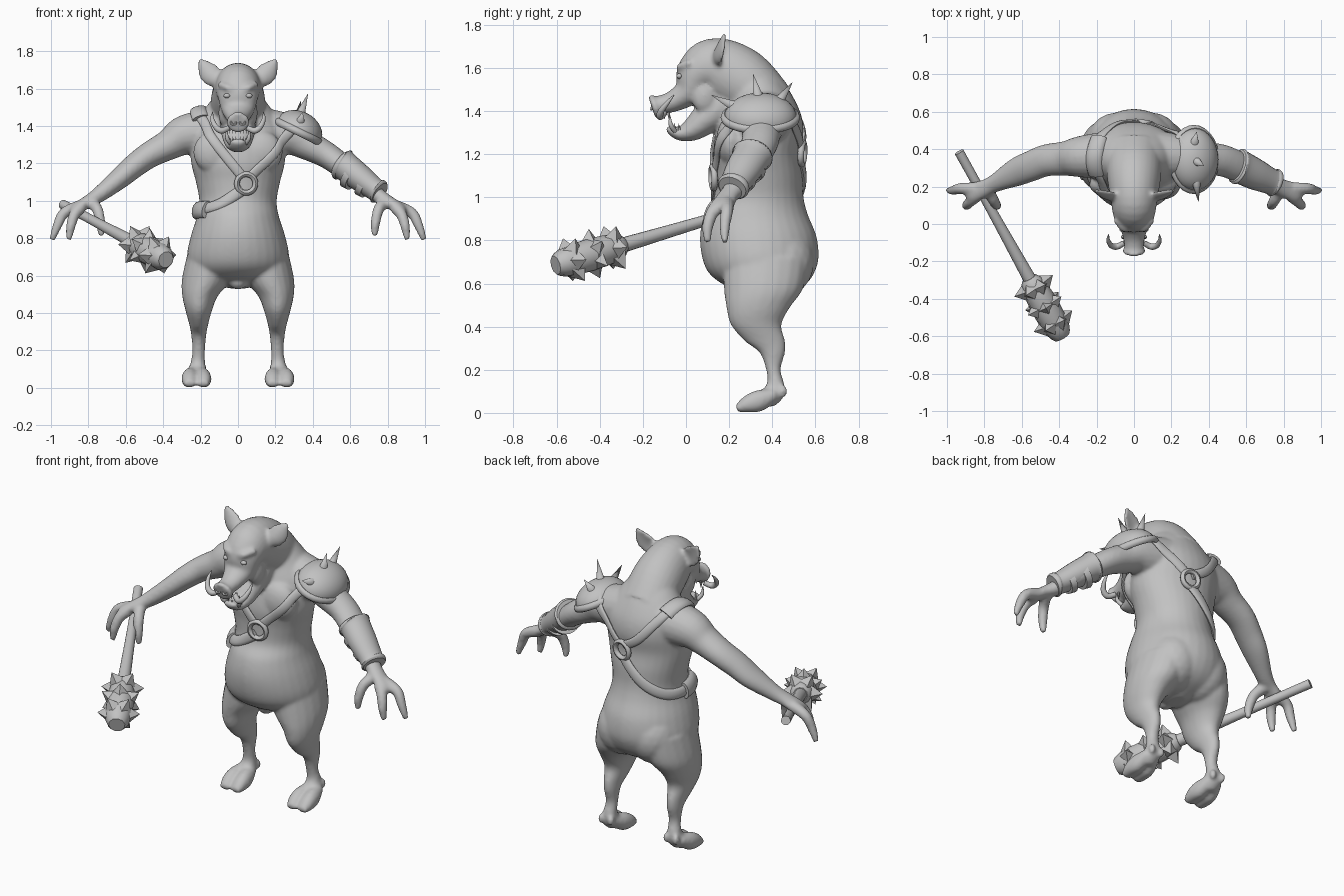
import bpy, bmesh, math
from mathutils import Vector, Matrix
from mathutils.bvhtree import BVHTree

cube = bpy.data.objects.get("Cube")
if cube:
    bpy.data.objects.remove(cube, do_unlink=True)

grey = bpy.data.materials.new("clay grey")
grey.use_nodes = True
COLOR = (0.54, 0.54, 0.54, 1)
grey.diffuse_color = COLOR
grey.node_tree.nodes["Principled BSDF"].inputs["Base Color"].default_value = COLOR


def select(obs):
    bpy.ops.object.select_all(action='DESELECT')
    for o in obs:
        o.select_set(True)
    bpy.context.view_layer.objects.active = obs[0]


def finish(bm, name, smooth=True):
    bmesh.ops.recalc_face_normals(bm, faces=bm.faces)
    me = bpy.data.meshes.new(name)
    bm.to_mesh(me)
    bm.free()
    me.materials.append(grey)
    ob = bpy.data.objects.new(name, me)
    bpy.context.collection.objects.link(ob)
    if smooth:
        select([ob])
        bpy.ops.object.shade_smooth_by_angle(angle=math.radians(45))
    return ob


def spline(rows, n):
    """Catmull-Rom through rows of any width."""
    out = []
    for i in range(len(rows) - 1):
        a, b, c, d = (rows[max(0, min(len(rows) - 1, i + k))] for k in (-1, 0, 1, 2))
        for j in range(n):
            t = j / n
            out.append([0.5 * (2*q + (r-p)*t + (2*p - 5*q + 4*r - s)*t*t + (3*q - p - 3*r + s)*t**3)
                        for p, q, r, s in zip(a, b, c, d)])
    return out + [list(rows[-1])]


def loft(name, rows, ref=(1, 0, 0), flat=False, sides=20, cup=0, s=1, n=5):
    """Skin ellipses (x, y, z, ru, rv) along a path; s=-1 mirrors in x."""
    rows = spline(rows, n)
    pts = [Vector(r[:3]) for r in rows]
    bm = bmesh.new()
    rings = []
    for i, r in enumerate(rows):
        t = (pts[min(i + 1, len(pts) - 1)] - pts[max(i - 1, 0)]).normalized()
        f = Vector(ref[i] if isinstance(ref, list) else ref)
        u = (f - t * f.dot(t)).normalized()
        v = t.cross(u)
        if flat:
            u, v = Vector((1, 0, 0)), Vector((0, 1, 0))
        ru, rv = max(r[3], .002), max(r[4], .002)
        ring = []
        for k in range(sides):
            a = math.tau * k / sides
            p = pts[i] + u * ru * math.cos(a) + v * (rv * math.sin(a) + cup * ru * math.cos(a)**2)
            ring.append(bm.verts.new((p.x * s, p.y, p.z)))
        rings.append(ring)
    for a, b in zip(rings, rings[1:]):
        for k in range(sides):
            bm.faces.new((a[k], a[(k+1) % sides], b[(k+1) % sides], b[k]))
    bm.faces.new(rings[0])
    bm.faces.new(rings[-1])
    return finish(bm, name)


def blob(name, c, r, s=1):
    bm = bmesh.new()
    bmesh.ops.create_icosphere(bm, subdivisions=3, radius=1,
                               matrix=Matrix.Translation((c[0]*s, c[1], c[2])) @ Matrix.Diagonal((*r, 1)))
    return finish(bm, name)


def spike(bm, base, tip, r, sides):
    base, tip = Vector(base), Vector(tip)
    d = tip - base
    m = Matrix.Translation((base + tip) / 2) @ d.to_track_quat('Z', 'Y').to_matrix().to_4x4()
    bmesh.ops.create_cone(bm, cap_ends=True, segments=sides, radius1=r, radius2=0, depth=d.length, matrix=m)


def ring(name, m, big, small):
    """Torus made by sweeping a small circle, placed by matrix m."""
    bm = bmesh.new()
    N, K = 28, 8
    g = [[bm.verts.new(m @ Vector(((big + small*math.cos(b)) * math.cos(a),
                                  (big + small*math.cos(b)) * math.sin(a), small*math.sin(b))))
          for b in (math.tau*k/K for k in range(K))] for a in (math.tau*i/N for i in range(N))]
    for i in range(N):
        for k in range(K):
            bm.faces.new((g[i][k], g[(i+1) % N][k], g[(i+1) % N][(k+1) % K], g[i][(k+1) % K]))
    return finish(bm, name)


# Torso: height, front y, back y, half width
torso = [(.53, .29, .42, .03), (.565, .24, .51, .17), (.6, .165, .56, .235), (.65, .105, .595, .265),
         (.72, .075, .615, .272), (.82, .065, .605, .25), (.92, .085, .565, .218), (1.0, .13, .545, .207),
         (1.1, .135, .54, .225), (1.2, .125, .53, .25), (1.3, .14, .545, .255), (1.38, .17, .535, .25),
         (1.46, .2, .5, .2), (1.53, .22, .455, .15), (1.59, .23, .4, .1)]
parts = [loft("body", [(0, (f+b)/2, z, w, (b-f)/2) for z, f, b, w in torso], flat=True, sides=32),
         blob("crotch", (0, .27, .57), (.05, .05, .045))]
# Head with snout, and lower jaw
parts.append(loft("head", [(0, .4, 1.42, .15, .12), (0, .26, 1.54, .145, .15), (0, .13, 1.6, .125, .14),
                           (0, .055, 1.57, .112, .105), (0, .01, 1.49, .09, .068), (0, -.06, 1.445, .062, .05),
                           (0, -.125, 1.427, .052, .044), (0, -.14, 1.422, .062, .058),
                           (0, -.158, 1.416, .056, .053)], sides=28))
parts.append(loft("jaw", [(0, .2, 1.45, .1, .1), (0, .1, 1.37, .092, .075), (0, .03, 1.315, .075, .055),
                          (0, -.03, 1.295, .055, .033), (0, -.075, 1.315, .042, .02), (0, -.088, 1.325, .022, .01)]))
for s in (1, -1):
    # Arm through to the palm, then three digits
    parts.append(loft("arm", [(.12, .37, 1.37, .13, .13), (.28, .36, 1.35, .112, .11), (.37, .35, 1.3, .093, .083),
                              (.47, .34, 1.247, .086, .071), (.55, .31, 1.19, .083, .065), (.63, .277, 1.122, .077, .057),
                              (.74, .22, 1.035, .05, .043), (.8, .19, .998, .048, .034), (.87, .165, .955, .055, .03),
                              (.9, .155, .94, .03, .015)], ref=(0, 1, 0), s=s))
    for path in ([(.85, .19, .97), (.93, .19, .935), (.965, .18, .87), (.995, .18, .79)],
                 [(.84, .15, .965), (.875, .12, .925), (.895, .1, .86), (.905, .1, .79)],
                 [(.78, .18, .99), (.75, .125, .95), (.735, .1, .88), (.73, .1, .81)]):
        parts.append(loft("digit", [(*p, r, r) for p, r in zip(path, (.034, .03, .026, .016))],
                          ref=(0, 1, 0), sides=12, s=s))
    # Leg with backward hock, cloven toes and dewclaws
    parts.append(loft("leg", [(.14, .37, .72, .13, .2), (.17, .36, .58, .13, .185), (.203, .335, .49, .095, .148),
                              (.21, .325, .41, .07, .118), (.21, .365, .335, .05, .095), (.21, .4, .28, .04, .06),
                              (.21, .405, .2, .034, .034), (.215, .415, .13, .04, .042), (.22, .38, .07, .055, .07),
                              (.22, .36, .03, .04, .05)], flat=True, s=s))
    for d in (-1, 1):
        parts.append(loft("toe", [(.222 + d*.02, .41, .085, .035, .03), (.222 + d*.035, .34, .057, .042, .05),
                                  (.222 + d*.038, .285, .04, .041, .041), (.222 + d*.036, .235, .018, .028, .018)], s=s))
        parts.append(blob("dewclaw", (.217 + d*.032, .45, .1), (.018, .02, .03), s))
    # Muscle, brow, cheek and ear masses
    parts.append(blob("pectoral", (.11, .21, 1.26), (.13, .07, .12), s))
    parts.append(blob("buttock", (.1, .43, .7), (.15, .165, .17), s))
    parts.append(loft("brow", [(.018, -.028, 1.59, .014, .014), (.055, -.022, 1.605, .021, .02),
                               (.1, .025, 1.625, .016, .016)], ref=(0, 1, 0), s=s))
    parts.append(blob("cheek", (.065, .085, 1.47), (.04, .06, .08), s))
    parts.append(loft("ear", [(.09, .14, 1.63, .03, .025), (.135, .145, 1.665, .058, .018),
                              (.17, .16, 1.705, .055, .014), (.207, .18, 1.757, .01, .009)],
                      ref=(1, 0, -.8), cup=.3, s=s))

# Fuse into one smooth skin
select(parts)
bpy.ops.object.join()
body = bpy.context.object
rm = body.modifiers.new("fuse", 'REMESH')
rm.mode, rm.voxel_size = 'VOXEL', .0095
sm = body.modifiers.new("soften", 'SMOOTH')
sm.factor, sm.iterations = .5, 9
for mod in ("fuse", "soften"):
    bpy.ops.object.modifier_apply(modifier=mod)
bpy.ops.object.shade_smooth()
tree = BVHTree.FromPolygons([v.co for v in body.data.vertices], [p.vertices for p in body.data.polygons])

# Face details
teeth = bmesh.new()
for s in (1, -1):
    blob("eye", tree.find_nearest(Vector((.075, -.06, 1.562)))[0], (.018, .014, .013), s)
    ring("nostril", Matrix.Translation((s*.024, -.157, 1.42)) @ Matrix.Rotation(math.radians(75), 4, 'X'), .013, .006)
    loft("tusk", [(.05, -.1, 1.39, .014, .014), (.09, -.12, 1.375, .017, .017), (.122, -.115, 1.4, .015, .015),
                  (.138, -.085, 1.44, .01, .01), (.135, -.055, 1.475, .002, .002)], ref=(0, 1, 0), sides=10, s=s)
    loft("lower_tusk", [(.04, -.05, 1.305, .011, .011), (.058, -.07, 1.335, .011, .011),
                        (.06, -.075, 1.38, .002, .002)], sides=10, s=s)
    for i in range(3):
        x, y = s * (.012 + .016*i), .02 * i
        spike(teeth, (x, y - .07, 1.31), (x, y - .075, 1.345), .008, 6)
        spike(teeth, (x, y - .12, 1.395), (x, y - .12, 1.36), .008, 6)
finish(teeth, "teeth")


# Harness straps hug the skin
def strap(name, path, w=.026, thick=.011):
    hits = [tree.find_nearest(Vector(p)) for p in spline(path, 6)]
    pos, nor = [h[0] + h[1]*.008 for h in hits], [h[1] for h in hits]
    for _ in range(2):
        for seq in (pos, nor):
            seq[1:-1] = [(a + b*2 + c) / 4 for a, b, c in zip(seq, seq[1:], seq[2:])]
    side = [(pos[min(i+1, len(pos)-1)] - pos[max(i-1, 0)]).cross(nor[i]) for i in range(len(pos))]
    return loft(name, [(*p, w, thick) for p in pos], ref=side, sides=12, n=1)


strap("right_shoulder_strap", [(.03, .1, 1.12), (-.1, .13, 1.28), (-.19, .2, 1.42), (-.22, .36, 1.52),
                               (-.17, .5, 1.43), (-.06, .56, 1.29), (.04, .56, 1.23)])
strap("right_shoulder_pad", [(-.205, .24, 1.46), (-.22, .36, 1.52), (-.19, .47, 1.46)], .045, .02)
strap("left_front_strap", [(.31, .25, 1.42), (.24, .16, 1.3), (.15, .13, 1.2), (.07, .1, 1.12)])
strap("left_back_strap", [(.28, .42, 1.44), (.21, .52, 1.35), (.08, .56, 1.23)])
strap("waist_strap", [(.03, .1, 1.06), (-.1, .13, .99), (-.19, .2, .96), (-.23, .34, .95),
                      (-.19, .48, .97), (-.08, .55, 1.04), (.04, .56, 1.16)], .03, .014)
strap("waist_buckle", [(-.18, .17, .96), (-.22, .25, .955), (-.23, .33, .95)], .048, .028)
for name, c in (("chest_ring", (.05, .08, 1.09)), ("back_ring", (.055, .58, 1.2))):
    p, nrm = tree.find_nearest(Vector(c))[:2]
    m = Matrix.Translation(p + nrm*.014) @ nrm.to_track_quat('Z', 'Y').to_matrix().to_4x4()
    ring(name, m, .05, .015)

# Shoulder plate with rim and spikes
pm = Matrix.Translation((.32, .345, 1.37)) @ Matrix.Rotation(math.radians(26), 4, 'Y')
bm = bmesh.new()
bmesh.ops.create_uvsphere(bm, u_segments=32, v_segments=16, radius=1)
bmesh.ops.delete(bm, geom=[v for v in bm.verts if v.co.z < -.01], context='VERTS')
bmesh.ops.transform(bm, matrix=pm @ Matrix.Diagonal((.135, .168, .11, 1)), verts=bm.verts)
plate = finish(bm, "shoulder_plate")
plate.modifiers.new("thickness", 'SOLIDIFY').thickness = .012
ring("plate_rim", pm @ Matrix.Diagonal((.135, .168, .2, 1)), 1, .1)
bm = bmesh.new()
for base, tip in (((.33, .25, 1.41), (.345, .115, 1.475)), ((.325, .34, 1.44), (.375, .31, 1.575)),
                  ((.32, .42, 1.43), (.335, .495, 1.535))):
    spike(bm, base, tip, .03, 12)
finish(bm, "plate_spikes")

# Forearm guard, with rolled ends and tie bands
loft("bracer", [(.55, .312, 1.2, .088, .078), (.56, .308, 1.193, .098, .088), (.575, .302, 1.183, .09, .079),
                (.65, .265, 1.125, .084, .072), (.735, .226, 1.06, .07, .06), (.75, .22, 1.05, .077, .068),
                (.76, .215, 1.043, .068, .059)], ref=(0, 1, 0), sides=24)
for a, b, r in (((.6, .288, 1.14), (.625, .275, 1.12), .087), ((.67, .255, 1.088), (.695, .243, 1.068), .075)):
    loft("bracer_band", [(*a, r, r - .008), (*b, r - .006, r - .014)], ref=(0, 1, 0), sides=24, n=1)

# Spiked club
start, end = Vector((-.935, .385, .98)), Vector((-.385, -.605, .685))
axis = end - start


def along(t):
    return start + axis * t


loft("club_handle", [(*along(t), r, r) for t, r in ((0, .026), (.3, .026), (.72, .036))], sides=16)
loft("club_head", [(*along(t), r, r) for t, r in ((.68, .04), (.72, .066), (.85, .078), (.96, .068), (1, .045))],
     sides=10, n=2)
e1 = axis.cross(Vector((0, 0, 1))).normalized()
e2 = axis.cross(e1).normalized()
bm = bmesh.new()
for i in range(3):
    for k in range(6):
        a = math.tau * (k + .5 * (i % 2)) / 6
        out = e1 * math.cos(a) + e2 * math.sin(a)
        c = along(.735 + .095 * i)
        spike(bm, c + out * .04, c + out * .118 - axis * .012, .06, 4)
finish(bm, "club_spikes", smooth=False)
